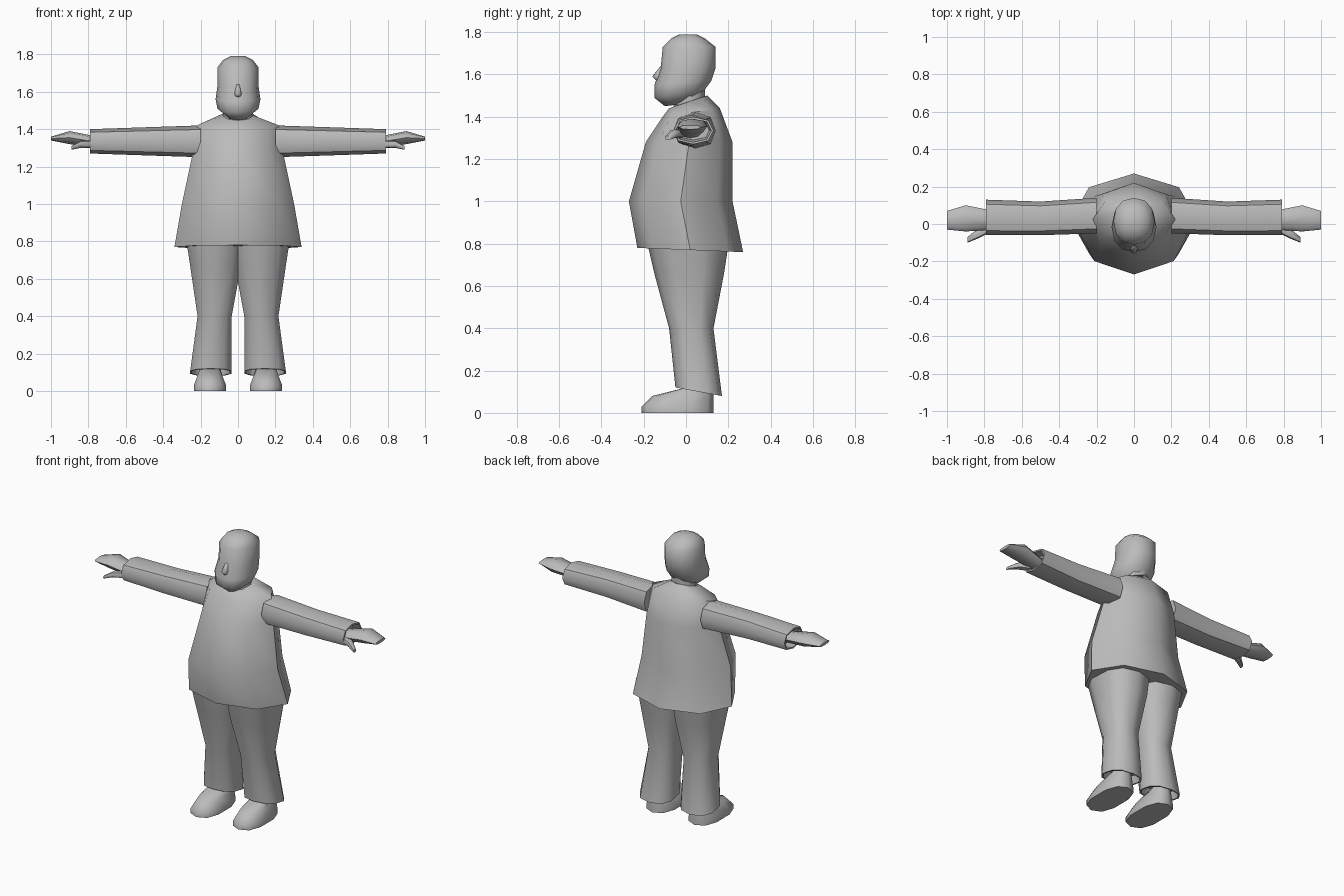
import bpy, bmesh, math
from mathutils import Vector

if "Cube" in bpy.data.objects:
    bpy.data.objects.remove(bpy.data.objects["Cube"], do_unlink=True)

shade = 0.5
colour = (shade, shade, shade, 1)
grey = bpy.data.materials.new("plain grey")
grey.use_nodes = True
grey.diffuse_color = colour
grey.node_tree.nodes["Principled BSDF"].inputs["Base Color"].default_value = colour


def rounded_polygon(sides, squareness):
    """Unit polygon starting at the front; higher squareness fills the corners."""
    def fill(value):
        return math.copysign(abs(round(value, 6)) ** (1 - squareness), value)
    angles = [math.tau * k / sides for k in range(sides)]
    return [(fill(math.sin(a)), fill(-math.cos(a))) for a in angles]


def level(z, half_width, front, back, centre=0, tilt=0, sides=8, squareness=0):
    """Horizontal section; tilt raises the back and lowers the front."""
    middle, depth = (front + back) / 2, (back - front) / 2
    return [Vector((centre + u * half_width, middle + v * depth, z + v * tilt))
            for u, v in rounded_polygon(sides, squareness)]


def upright(x, front, back, bottom, top):
    """Section standing across the x axis."""
    middle, depth = (front + back) / 2, (back - front) / 2
    height, rise = (bottom + top) / 2, (top - bottom) / 2
    return [Vector((x, middle + v * depth, height + u * rise))
            for u, v in rounded_polygon(sides=8, squareness=0.15)]


def loft(name, sections, mirrored=False, hollow=False, sharp_angle=50):
    """Skin the sections, cap both ends, and optionally sink the last cap."""
    bm = bmesh.new()
    rows = [[bm.verts.new(point) for point in section] for section in sections]
    for lower, upper in zip(rows, rows[1:]):
        for i in range(len(lower)):
            bm.faces.new((lower[i - 1], lower[i], upper[i], upper[i - 1]))
    bm.faces.new(rows[0])
    cap = bm.faces.new(rows[-1])
    bmesh.ops.recalc_face_normals(bm, faces=bm.faces)
    if hollow:
        for depth in (0, -0.05):
            bmesh.ops.inset_region(bm, faces=[cap], thickness=0.01, depth=depth)
    mesh = bpy.data.meshes.new(name)
    bm.to_mesh(mesh)
    bm.free()
    mesh.materials.append(grey)
    obj = bpy.data.objects.new(name, mesh)
    bpy.context.collection.objects.link(obj)
    bpy.ops.object.select_all(action='DESELECT')
    obj.select_set(True)
    bpy.context.view_layer.objects.active = obj
    bpy.ops.object.shade_smooth_by_angle(angle=math.radians(sharp_angle))
    if mirrored:
        mirror = obj.modifiers.new("mirror", 'MIRROR')
        mirror.use_mirror_merge = False


# Jacket body: collar, shoulders, chest, belly and flared hem
loft("jacket", [
    level(z=1.47, half_width=0.09, front=-0.08, back=0.1, tilt=0.03),
    level(z=1.42, half_width=0.22, front=-0.11, back=0.16, tilt=0.02),
    level(z=1.28, half_width=0.24, front=-0.19, back=0.22),
    level(z=1, half_width=0.3, front=-0.27, back=0.22),
    level(z=0.77, half_width=0.34, front=-0.23, back=0.27, tilt=-0.01),
])

# Sleeves with a hollow cuff
loft("sleeves", [
    upright(x=0.2, front=-0.05, back=0.14, bottom=1.25, top=1.42),
    upright(x=0.5, front=-0.06, back=0.12, bottom=1.26, top=1.41),
    upright(x=0.79, front=-0.06, back=0.13, bottom=1.27, top=1.4),
], mirrored=True, hollow=True)

# Mitten hands
loft("hands", [
    upright(x=0.75, front=-0.03, back=0.07, bottom=1.3, top=1.36),
    upright(x=0.9, front=-0.04, back=0.1, bottom=1.32, top=1.39),
    upright(x=1, front=-0.03, back=0.07, bottom=1.34, top=1.36),
], mirrored=True)

# Thumbs pointing outward and forward
loft("thumbs", [
    upright(x=0.78, front=-0.05, back=0, bottom=1.3, top=1.34),
    upright(x=0.84, front=-0.08, back=-0.03, bottom=1.3, top=1.34),
    upright(x=0.89, front=-0.1, back=-0.07, bottom=1.29, top=1.31),
], mirrored=True)


def leg_section(inner, outer, **shape):
    """Trouser or shoe section given by its inner and outer x."""
    return level(centre=(inner + outer) / 2, half_width=(outer - inner) / 2,
                 sides=10, squareness=0.2, **shape)


# Trouser legs from the hips through the knee to a slanted hollow hem
loft("trouser_legs", [
    leg_section(inner=-0.03, outer=0.28, z=0.79, front=-0.18, back=0.2),
    leg_section(inner=-0.02, outer=0.26, z=0.66, front=-0.15, back=0.18),
    leg_section(inner=0.03, outer=0.22, z=0.4, front=-0.08, back=0.13),
    leg_section(inner=0.03, outer=0.26, z=0.1, front=-0.05, back=0.17, tilt=-0.02),
], mirrored=True, hollow=True)

# Shoes: sole, toe cap, instep and ankle
loft("shoes", [
    leg_section(inner=0.06, outer=0.24, z=0, front=-0.21, back=0.13),
    leg_section(inner=0.06, outer=0.24, z=0.03, front=-0.21, back=0.13),
    leg_section(inner=0.08, outer=0.22, z=0.08, front=-0.16, back=0.13),
    leg_section(inner=0.1, outer=0.2, z=0.13, front=-0.04, back=0.12, tilt=0.02),
], mirrored=True)

# Neck
loft("neck", [
    level(z=1.44, half_width=0.08, front=-0.06, back=0.09),
    level(z=1.54, half_width=0.08, front=-0.06, back=0.09),
])


def head_section(**shape):
    return level(sides=12, squareness=0.1, **shape)


# Head: chin, jaw, cheeks, eyes, brow and crown
loft("head", [
    head_section(z=1.46, half_width=0.05, front=-0.1, back=0.06, tilt=0.01),
    head_section(z=1.51, half_width=0.11, front=-0.15, back=0.09, tilt=0.02),
    head_section(z=1.56, half_width=0.12, front=-0.15, back=0.12, tilt=0.01),
    head_section(z=1.63, half_width=0.11, front=-0.12, back=0.14),
    head_section(z=1.73, half_width=0.11, front=-0.11, back=0.14),
    head_section(z=1.77, half_width=0.08, front=-0.07, back=0.09),
    head_section(z=1.79, half_width=0.04, front=-0.03, back=0.05),
], sharp_angle=70)

# Nose
loft("nose", [
    level(z=1.64, half_width=0.01, front=-0.12, back=-0.09),
    level(z=1.59, half_width=0.02, front=-0.16, back=-0.09),
    level(z=1.57, half_width=0.02, front=-0.14, back=-0.09),
], sharp_angle=80)
